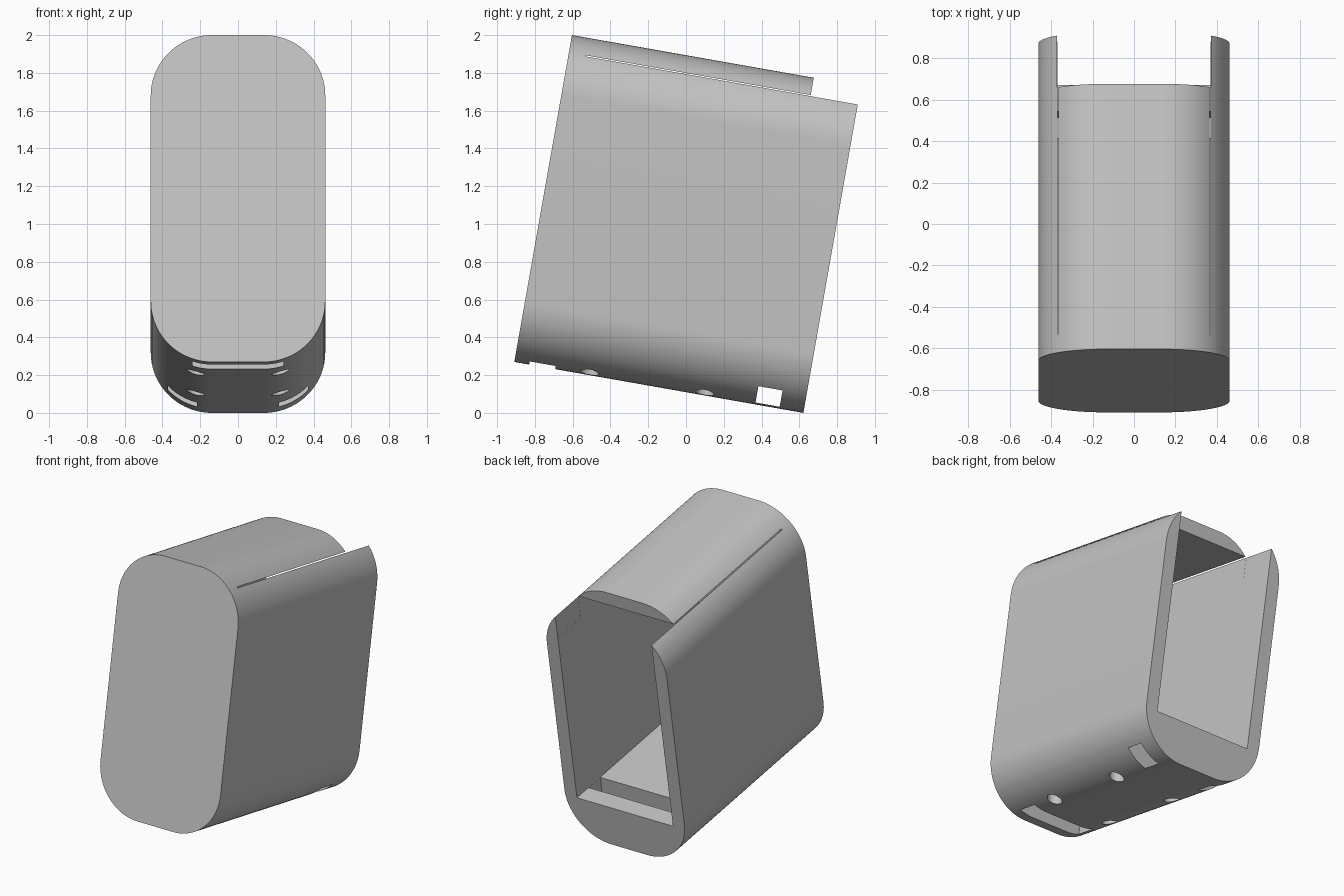
import bpy, bmesh, math
from mathutils import Matrix

cube = bpy.data.objects.get("Cube")
if cube:
    bpy.data.objects.remove(cube)

# Main sizes, in the untilted frame: x across, y from front to back, z up
HALF_W, DEPTH, HEIGHT, RADIUS = 0.462, 1.554, 1.757, 0.325
INNER = 0.37        # half width of the cavity
FLOOR, CEILING = 0.286, 1.664
TOP_END = 1.30      # where the roof stops short of the back

grey = bpy.data.materials.new("light_grey")
grey.use_nodes = True
colour = (0.55, 0.55, 0.55, 1)
grey.diffuse_color = colour
grey.node_tree.nodes["Principled BSDF"].inputs["Base Color"].default_value = colour


def make_object(name, bm):
    bmesh.ops.recalc_face_normals(bm, faces=bm.faces)
    mesh = bpy.data.meshes.new(name)
    bm.to_mesh(mesh)
    bm.free()
    mesh.materials.append(grey)
    obj = bpy.data.objects.new(name, mesh)
    bpy.context.collection.objects.link(obj)
    return obj


def box_cutter(name, half_w, y0, y1, z0, z1):
    bm = bmesh.new()
    bmesh.ops.create_cube(bm, size=1)
    for v in bm.verts:
        v.co = (v.co.x * 2 * half_w, y1 if v.co.y > 0 else y0, z1 if v.co.z > 0 else z0)
    return make_object(name, bm)


def hole_cutter(name, x, y, radius, top):
    bm = bmesh.new()
    bmesh.ops.create_cone(bm, cap_ends=True, segments=32, radius1=radius, radius2=radius,
                          depth=2 * top, matrix=Matrix.Translation((x, y, 0)))
    return make_object(name, bm)


# Rounded block, extruded from front to back
bm = bmesh.new()
outline = []
STEPS = 24
for corner, (sx, top) in enumerate([(1, True), (-1, True), (-1, False), (1, False)]):
    cx = sx * (HALF_W - RADIUS)
    cz = HEIGHT - RADIUS if top else RADIUS
    for i in range(STEPS + 1):
        a = math.pi / 2 * (corner + i / STEPS)
        outline.append(bm.verts.new((cx + RADIUS * math.cos(a), 0, cz + RADIUS * math.sin(a))))
front = bm.faces.new(outline)
back = bmesh.ops.extrude_face_region(bm, geom=[front])["geom"]
for v in back:
    if isinstance(v, bmesh.types.BMVert):
        v.co.y = DEPTH
shell = make_object("housing", bm)

# Cavity, roof notch, cross channel, cable slot and blind screw holes
cutters = [
    box_cutter("cavity_cutter", INNER, 0.09, 2, FLOOR, CEILING),
    box_cutter("roof_notch_cutter", INNER + 0.0005, TOP_END, 2.1, 1.5, 2),
    box_cutter("channel_cutter", INNER - 0.0005, 1.295, 1.425, 0.01, 0.35),
    box_cutter("cable_slot_cutter", 0.24, 0.08, 0.22, -0.1, 0.3),
]
for side in (-1, 1):
    for y in (0.402, 1.021):
        cutters.append(hole_cutter("screw_hole_cutter", side * 0.225, y, 0.048, 0.18))

bpy.ops.object.select_all(action="DESELECT")
bpy.context.view_layer.objects.active = shell
shell.select_set(True)
for cutter in cutters:
    cutter.hide_render = True
    mod = shell.modifiers.new("cut", "BOOLEAN")
    mod.operation = "DIFFERENCE"
    mod.solver = "EXACT"
    mod.object = cutter
    bpy.ops.object.modifier_apply(modifier=mod.name)
for cutter in cutters:
    bpy.data.objects.remove(cutter)

# Lean the housing back and stand it on its rear bottom edge
tilt = math.radians(10)
shell.data.transform(Matrix.Translation((0, -0.909, DEPTH * math.sin(tilt)))
                     @ Matrix.Rotation(-tilt, 4, "X"))
bpy.ops.object.shade_smooth_by_angle(angle=math.radians(30))
